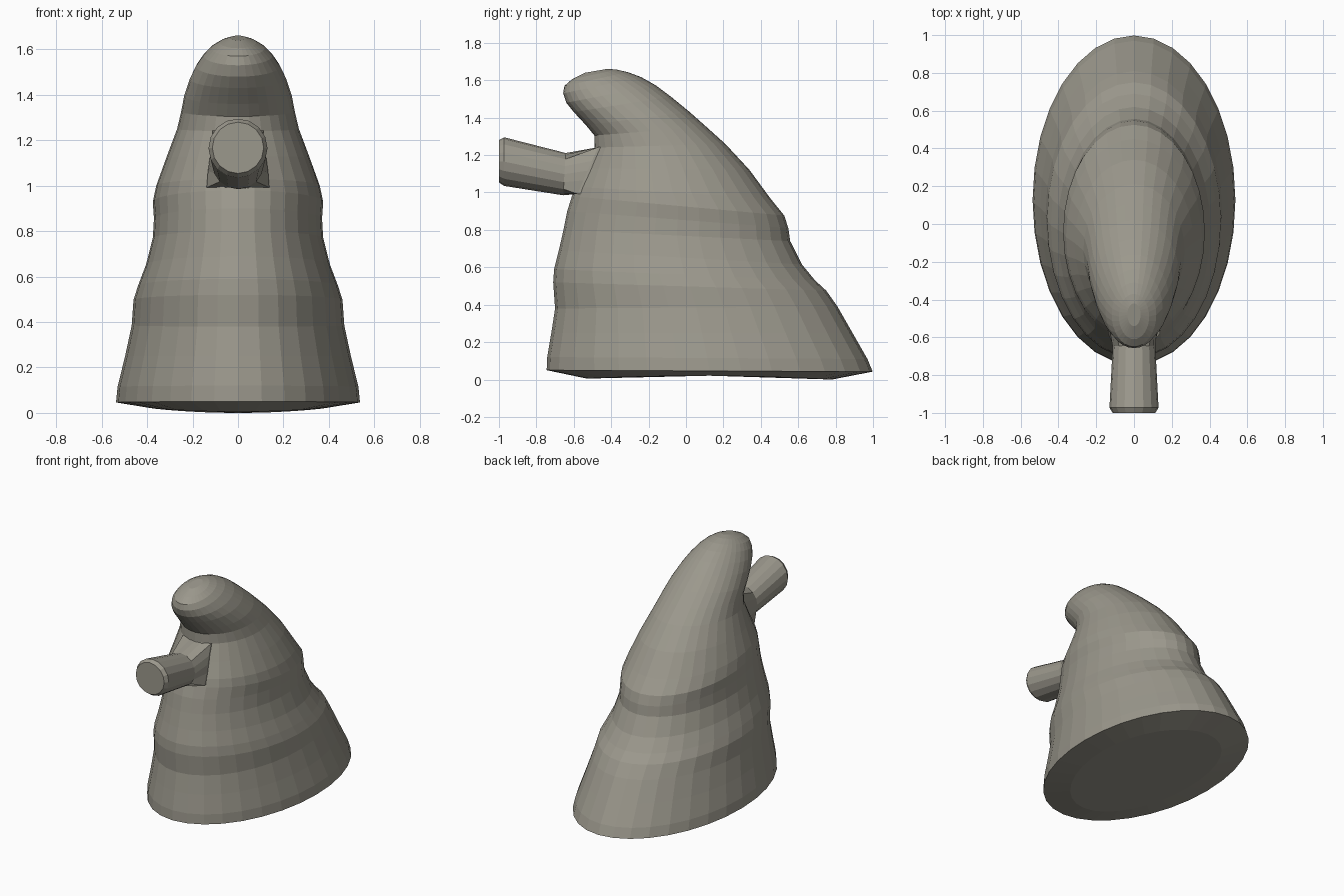
import bpy, bmesh
from math import sin, cos, pi
from mathutils import Vector

if "Cube" in bpy.data.objects:
    bpy.data.objects.remove(bpy.data.objects["Cube"])

stone = bpy.data.materials.new("warm_grey")
stone.diffuse_color = (.33, .315, .265, 1)
stone.use_nodes = True
stone.node_tree.nodes["Principled BSDF"].inputs["Base Color"].default_value = stone.diffuse_color


def loft(name, rings):
    """Skin a list of equal-length vertex rings and cap both ends."""
    bm = bmesh.new()
    loops = [[bm.verts.new(p) for p in ring] for ring in rings]
    for a, b in zip(loops, loops[1:]):
        n = len(a)
        for i in range(n):
            j = (i + 1) % n
            bm.faces.new((a[i], a[j], b[j], b[i]))
    bm.faces.new(loops[0][::-1])
    bm.faces.new(loops[-1])
    bmesh.ops.recalc_face_normals(bm, faces=bm.faces)
    mesh = bpy.data.meshes.new(name)
    bm.to_mesh(mesh)
    bm.free()
    mesh.materials.append(stone)
    obj = bpy.data.objects.new(name, mesh)
    bpy.context.collection.objects.link(obj)
    return obj


def body_ring(yf, zf, yb, zb, w, bow=0.0, n=32):
    """Tilted ellipse from a front to a back point; bow lifts its sides."""
    f, b = Vector((0, yf, zf)), Vector((0, yb, zb))
    mid, half = (f + b) / 2, (b - f) / 2
    ring = []
    for i in range(n):
        c, s = cos(2 * pi * i / n), sin(2 * pi * i / n)
        ring.append(mid + half * s + Vector((w * c, 0, bow * c * c)))
    return ring


# Body: front y, front z, back y, back z, half-width
profile = [
    (-.53, .005, .78, .0, .38, .018),
    (-.745, .05, .998, .042, .537),
    (-.742, .12, .97, .11, .53),
    (-.72, .25, .89, .25, .497),
    (-.70, .38, .81, .39, .468),
    (-.71, .52, .75, .475, .46),
    (-.705, .59, .69, .53, .44),
    (-.68, .69, .62, .615, .405),
    (-.655, .80, .557, .74, .375),
    (-.635, .90, .547, .81, .37),
    (-.61, .98, .525, .877, .375),
    (-.59, 1.03, .45, .97, .36),
    (-.54, 1.13, .34, 1.12, .315),
    (-.49, 1.24, .21, 1.26, .268),
    (-.49, 1.305, .11, 1.35, .25),
    (-.535, 1.36, .02, 1.43, .237),
    (-.60, 1.43, -.08, 1.512, .212),
    (-.64, 1.48, -.16, 1.572, .185),
    (-.657, 1.53, -.24, 1.617, .152),
    (-.65, 1.57, -.31, 1.643, .118),
    (-.61, 1.605, -.37, 1.657, .08),
    (-.54, 1.64, -.42, 1.661, .035),
]
loft("body", [body_ring(*p) for p in profile])


# Spout: round tube that flares to a square foot, narrower at the top
def tube_ring(y, z, r, lean=0.0, square=0.0, n=16):
    pts = []
    for i in range(n):
        c, s = cos(2 * pi * i / n), sin(2 * pi * i / n)
        k = r * (1 + square * (1 / max(abs(c), abs(s)) - 1))
        taper = 1 - .15 * square * s
        pts.append(Vector((k * c * taper, y + lean * k * s, z + k * s)))
    return pts


loft("spout", [
    tube_ring(-1.0, 1.167, .113),
    tube_ring(-.972, 1.165, .13),
    tube_ring(-.65, 1.098, .113, .06),
    tube_ring(-.525, 1.117, .125, .44, 1.0),
    tube_ring(-.40, 1.117, .125, .44, 1.0),
])
